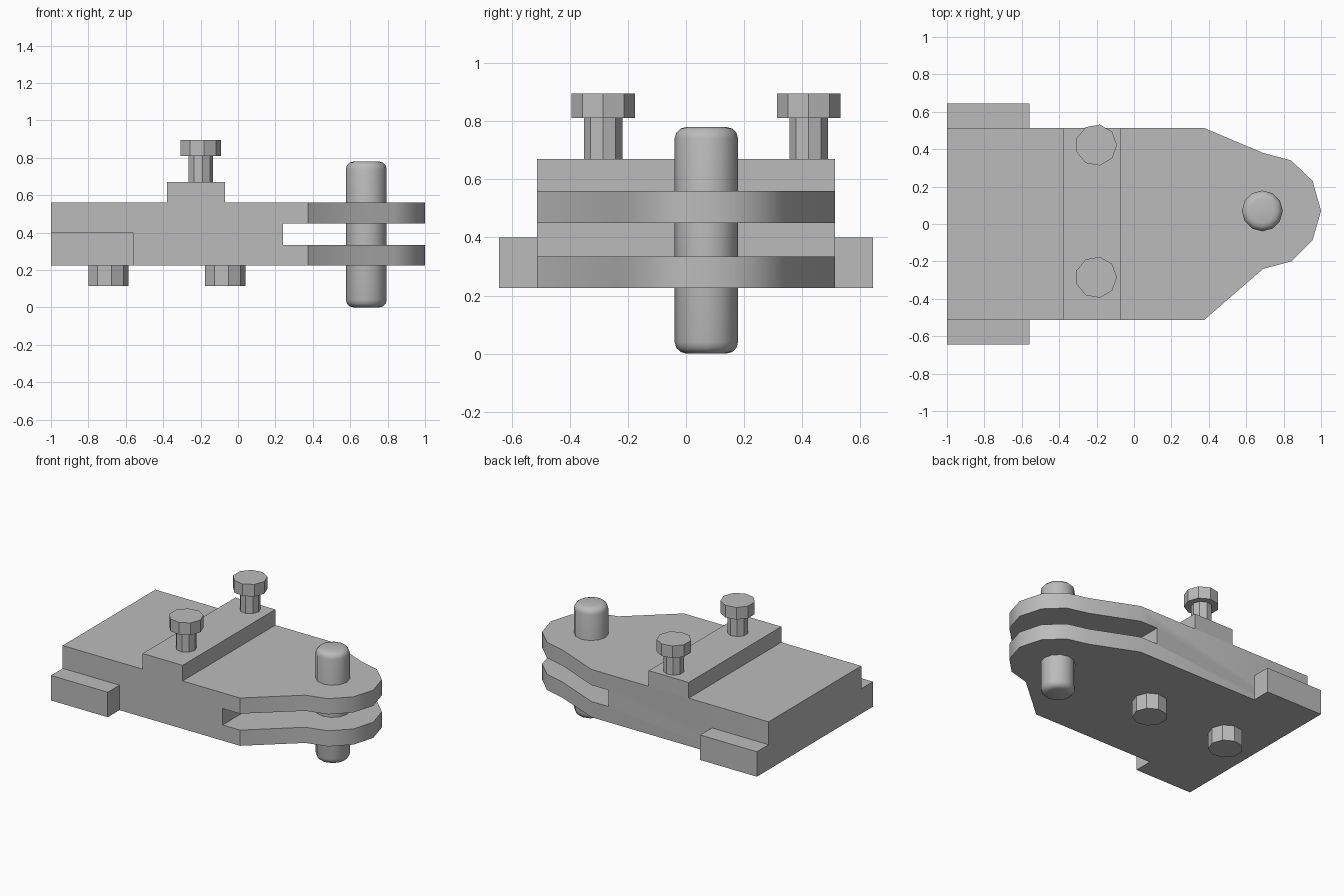
import bpy, bmesh, math

if "Cube" in bpy.data.objects:
    bpy.data.objects.remove(bpy.data.objects["Cube"], do_unlink=True)

metal = bpy.data.materials.new("plain grey metal")
metal.use_nodes = True
grey = (0.5, 0.5, 0.5, 1)
metal.diffuse_color = grey
metal.node_tree.nodes["Principled BSDF"].inputs["Base Color"].default_value = grey


def finish(bm, name, angle=None):
    """Turn a bmesh into a named object, smooth below the given angle."""
    bmesh.ops.recalc_face_normals(bm, faces=bm.faces[:])
    mesh = bpy.data.meshes.new(name)
    bm.to_mesh(mesh)
    bm.free()
    mesh.materials.append(metal)
    obj = bpy.data.objects.new(name, mesh)
    bpy.context.collection.objects.link(obj)
    if angle:
        bpy.ops.object.select_all(action="DESELECT")
        obj.select_set(True)
        bpy.context.view_layer.objects.active = obj
        bpy.ops.object.shade_smooth_by_angle(angle=math.radians(angle))
    return obj


def slab(name, outline, z0, z1, angle=None):
    """Extrude a flat outline upward."""
    bm = bmesh.new()
    face = bm.faces.new([bm.verts.new((x, y, z0)) for x, y in outline])
    ext = bmesh.ops.extrude_face_region(bm, geom=[face])["geom"]
    top = [v for v in ext if isinstance(v, bmesh.types.BMVert)]
    bmesh.ops.translate(bm, verts=top, vec=(0, 0, z1 - z0))
    return finish(bm, name, angle)


def box(name, x0, x1, y0, y1, z0, z1):
    return slab(name, [(x0, y0), (x1, y0), (x1, y1), (x0, y1)], z0, z1)


def prism(name, x, y, r, z0, z1, sides=9):
    ring = [(x + r * math.cos(math.tau * i / sides),
             y + r * math.sin(math.tau * i / sides)) for i in range(sides)]
    return slab(name, ring, z0, z1)


# Main body: tapered plate with a horizontal slot cut through the nose
half = 0.513
nose = [(0.375, -half), (0.69, -0.24), (0.84, -0.2), (0.955, -0.085), (1, 0.07),
        (0.955, 0.23), (0.84, 0.34), (0.69, 0.38), (0.375, half)]
body = slab("body_plate", [(-1, half), (-1, -half)] + nose, 0.225, 0.56)
cutter = box("slot_cutter", 0.24, 1.2, -1, 1, 0.335, 0.45)
cut = body.modifiers.new("slot", "BOOLEAN")
cut.object = cutter
cut.solver = "EXACT"
bpy.context.view_layer.objects.active = body
bpy.ops.object.modifier_apply(modifier=cut.name)
bpy.data.objects.remove(cutter, do_unlink=True)
bpy.ops.object.select_all(action="DESELECT")
body.select_set(True)
bpy.ops.object.shade_smooth_by_angle(angle=math.radians(35))

# Raised bar and side rails
box("cross_bar", -0.38, -0.07, -half, half, 0.56, 0.67)
box("right_rail", -1, -0.56, -0.643, -half, 0.225, 0.4)
box("left_rail", -1, -0.56, half, 0.643, 0.225, 0.4)

# Upper bolts: thin shank and wide head
for side, y in (("right", -0.285), ("left", 0.422)):
    prism(side + "_bolt_shank", -0.202, y, 0.067, 0.67, 0.81)
    prism(side + "_bolt_head", -0.202, y, 0.111, 0.81, 0.895)

# Feet under the plate
for end, x in (("rear", -0.696), ("middle", -0.071)):
    prism(end + "_foot", x, 0.07, 0.111, 0.115, 0.225)

# Rounded hinge pin through both jaws
pin = prism("hinge_pin", 0.686, 0.07, 0.109, 0, 0.78, 12)
bm = bmesh.new()
bm.from_mesh(pin.data)
rims = [e for e in bm.edges if abs(e.verts[0].co.z - e.verts[1].co.z) < 0.01]
bmesh.ops.bevel(bm, geom=rims, offset=0.04, segments=3, profile=0.5, affect="EDGES")
bpy.data.objects.remove(pin, do_unlink=True)
finish(bm, "hinge_pin", 60)
